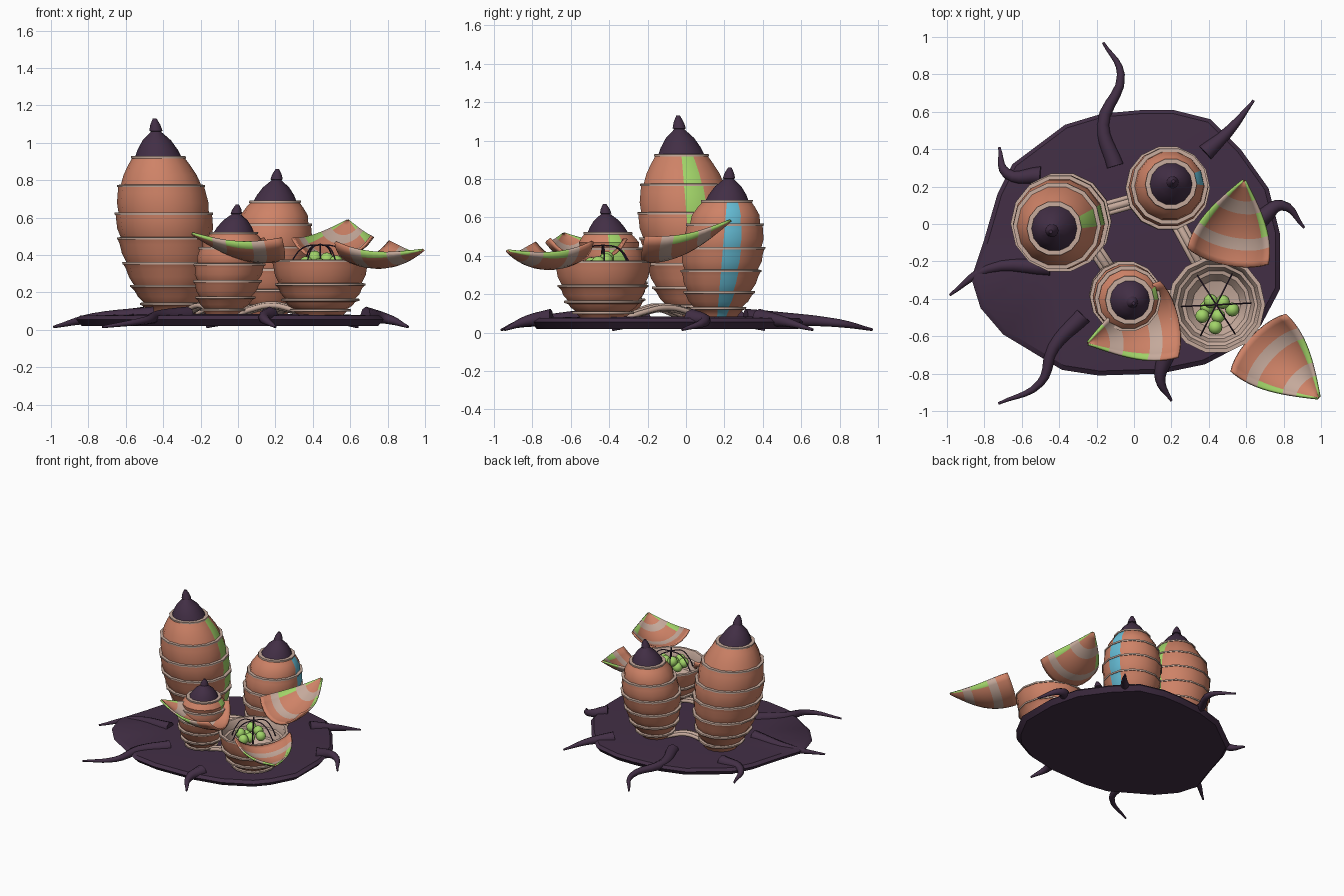
import bpy, bmesh, math
from mathutils import Vector

if "Cube" in bpy.data.objects:
    bpy.data.objects.remove(bpy.data.objects["Cube"])


def material(name, rgb):
    m = bpy.data.materials.new(name)
    m.use_nodes = True
    m.diffuse_color = (*rgb, 1)
    m.node_tree.nodes["Principled BSDF"].inputs["Base Color"].default_value = (*rgb, 1)
    return m


ORANGE, PALE, DARK, GREEN, BLUE = range(5)
MATS = [material("terracotta", (0.62, 0.225, 0.135)),
        material("pale_rim", (0.56, 0.40, 0.33)),
        material("dark_purple", (0.055, 0.028, 0.06)),
        material("lime_green", (0.36, 0.66, 0.14)),
        material("sky_blue", (0.13, 0.50, 0.66))]


def finish(obj, angle=35):
    bpy.ops.object.select_all(action='DESELECT')
    obj.select_set(True)
    bpy.context.view_layer.objects.active = obj
    bpy.ops.object.shade_smooth_by_angle(angle=math.radians(angle))


def add_mesh(name, bm, angle=35, recalc=True):
    if recalc:
        bmesh.ops.recalc_face_normals(bm, faces=bm.faces)
    me = bpy.data.meshes.new(name)
    bm.to_mesh(me)
    bm.free()
    for m in MATS:
        me.materials.append(m)
    obj = bpy.data.objects.new(name, me)
    bpy.context.collection.objects.link(obj)
    finish(obj, angle)
    return obj


def lathe(name, profile, centre, lean=(0, 0), stripe=None, sides=14):
    """Spin (radius, z, colour) rows; the colour belongs to the strip ending at that row."""
    bm = bmesh.new()
    rings = []
    for r, z, _ in profile:
        cx, cy = centre[0] + lean[0] * z, centre[1] + lean[1] * z
        rings.append([bm.verts.new((cx + r * math.cos(a), cy + r * math.sin(a), z))
                      for a in (math.tau * i / sides for i in range(sides))])
    for k in range(1, len(rings)):
        for i in range(sides):
            j = (i + 1) % sides
            f = bm.faces.new((rings[k-1][i], rings[k-1][j], rings[k][j], rings[k][i]))
            colour = profile[k][2]
            if colour == ORANGE and i == 0 and stripe is not None:
                colour = stripe
            f.material_index = colour
    bm.faces.new(rings[-1]).material_index = profile[-1][2]
    return add_mesh(name, bm, recalc=False)


def tube(name, points, radii, colour, sides=2):
    cu = bpy.data.curves.new(name, 'CURVE')
    cu.dimensions = '3D'
    cu.bevel_depth, cu.bevel_resolution, cu.resolution_u = 1, sides, 5
    cu.use_fill_caps = True
    sp = cu.splines.new('BEZIER')
    sp.bezier_points.add(len(points) - 1)
    for bp, p, r in zip(sp.bezier_points, points, radii):
        bp.co, bp.radius = p, r
        bp.handle_left_type = bp.handle_right_type = 'AUTO'
    cu.materials.append(MATS[colour])
    obj = bpy.data.objects.new(name, cu)
    bpy.context.collection.objects.link(obj)
    bpy.ops.object.select_all(action='DESELECT')
    obj.select_set(True)
    bpy.context.view_layer.objects.active = obj
    bpy.ops.object.convert(target='MESH')
    finish(bpy.context.object, 50)


# Ground slab with an irregular outline
outline = [(.05, .61), (.21, .61), (.41, .56), (.57, .4), (.72, .19), (.78, -.05), (.78, -.35),
           (.68, -.54), (.59, -.64), (.38, -.75), (.14, -.8), (-.19, -.81), (-.385, -.78),
           (-.7, -.59), (-.82, -.45), (-.87, -.29), (-.8, -.08), (-.73, .16), (-.65, .32),
           (-.37, .53), (-.17, .59)]
bm = bmesh.new()
rings = [[bm.verts.new((x * s, y * s, z)) for x, y in outline]
         for s, z in ((.96, .02), (1, .055), (.97, .075), (.6, .085))]
for a, b in zip(rings, rings[1:]):
    for i in range(len(a)):
        j = (i + 1) % len(a)
        bm.faces.new((a[i], a[j], b[j], b[i]))
bm.faces.new(rings[0])
bm.faces.new(rings[-1])
for f in bm.faces:
    f.material_index = DARK
add_mesh("ground_slab", bm)

# Tapering roots creeping off the slab
roots = [[(-.1, .31), (-.165, .53), (-.07, .8), (-.165, .97)],
         [(.38, .38), (.51, .5), (.64, .66)],
         [(.68, .03), (.79, .1), (.91, -.02)],
         [(-.5, .26), (-.68, .27), (-.72, .41)],
         [(-.45, -.23), (-.78, -.24), (-.985, -.38)],
         [(-.27, -.49), (-.43, -.66), (-.5, -.85), (-.725, -.96)],
         [(.17, -.7), (.14, -.83), (.2, -.945)]]
for i, path in enumerate(roots):
    n = len(path) - 1
    tube(f"root_{i + 1}", [(x, y, .075 - .06 * (k / n) ** 2) for k, (x, y) in enumerate(path)],
         [.042 * (1 - k / n) + .007 for k in range(n + 1)], DARK)

# Pod silhouette: fraction of height to fraction of greatest radius
SHAPE = [(0, .45), (.06, .62), (.15, .8), (.27, .92), (.39, .985), (.5, 1), (.66, .89), (.81, .54), (1, 0)]
BASE = .07


def swell(f):
    for (a, ra), (b, rb) in zip(SHAPE, SHAPE[1:]):
        if f <= b:
            return ra + (rb - ra) * (f - a) / (b - a)
    return 0


def bands(radius, height, cuts):
    """Stacked bands, each ending in a pale rim that steps inward."""
    rows = [(radius * swell(0), BASE, ORANGE)]
    for a, b in zip(cuts, cuts[1:]):
        for f in (a + (b - a) * .35, a + (b - a) * .7):
            rows.append((radius * swell(f) - .004, BASE + height * f, ORANGE))
        z, r = BASE + height * b, radius * swell(b)
        rows += [(r, z - .012, ORANGE), (r + .005, z - .012, PALE),
                 (r + .005, z, PALE), (r - .016, z + .001, PALE)]
    return rows


CAP = [(1, 0), (.88, .17), (.62, .42), (.22, .65), (.29, .67), (.22, .83), (.08, 1)]


def pod(name, base, lean, radius, height, cuts, stripe):
    rows = bands(radius, height, cuts)
    lathe(name + "_shell", rows, base, lean, stripe)
    r0, z0 = rows[-1][0] - .003, rows[-1][1] - .002
    top = BASE + height - z0
    lathe(name + "_cap", [(r0 * r, z0 + top * t, DARK) for r, t in CAP], base, lean)


pod("tall_pod", (-.338, .055), (-.095, -.085), .262, 1.06,
    (0, .07, .16, .275, .4, .525, .665, .81), GREEN)
pod("back_pod", (.15, .155), (.07, .085), .222, .79, (0, .08, .185, .325, .475, .63, .785), BLUE)
pod("small_pod", (-.09, -.35), (.13, -.11), .188, .60, (0, .07, .18, .325, .475, .62, .755), GREEN)

# Opened pod: banded bowl with a ribbed pale lining
BOWL = (.44, -.432)
rows = bands(.258, .66, (0, .06, .145, .27, .46))
rows += [(.232, .362, PALE), (.222, .31, PALE), (.205, .305, PALE), (.185, .25, PALE),
         (.165, .245, PALE), (.13, .20, PALE), (.05, .18, PALE)]
lathe("open_pod_bowl", rows, BOWL)

# Green seeds
for i, (x, y, z) in enumerate([(-.03, .02, .385), (.035, .015, .375), (-.075, -.06, .355),
                               (-.005, -.12, .345), (.085, -.025, .36), (-.05, -.015, .33),
                               (.01, -.06, .34)]):
    bm = bmesh.new()
    bmesh.ops.create_uvsphere(bm, u_segments=12, v_segments=8, radius=.038)
    bmesh.ops.translate(bm, verts=bm.verts, vec=(BOWL[0] + x, BOWL[1] + y, z))
    for f in bm.faces:
        f.material_index = GREEN
    add_mesh(f"seed_{i + 1}", bm, 60)

# Thin filaments arching over the seeds from a central stalk
tube("filament_stalk", [(*BOWL, .17), (*BOWL, .46)], [.006, .004], DARK, 1)
for i in range(6):
    a = math.tau * i / 6 + .05
    tube(f"filament_{i + 1}",
         [(BOWL[0] + r * math.cos(a), BOWL[1] + r * math.sin(a), z)
          for r, z in ((0, .455), (.09, .44), (.15, .37), (.185, .29))],
         [.004] * 4, DARK, 1)


def petal(name, apex, left, right, rows=14, cols=10):
    """Shell segment of the split pod lying on its back, apex outward."""
    apex, left, right = Vector(apex), Vector(left), Vector(right)
    mid, half = (left + right) / 2, (right - left) / 2
    axis = mid - apex
    inward = axis.normalized()
    bm = bmesh.new()
    grid = []
    for i in range(rows + 1):
        s = .02 + .98 * i / rows
        w = math.sin(s * math.pi / 2)
        line = []
        for j in range(cols + 1):
            th = math.radians(-60 + 120 * j / cols)
            arch = w * (math.cos(th) - .5) * 2
            p = apex + axis * s + half * (w * math.sin(th) / .866) + inward * (.05 * arch)
            p.z -= .115 * arch + .035 * math.sin(s * math.pi)
            line.append(bm.verts.new(p))
        grid.append(line)
    for i in range(rows):
        s = (i + .5) / rows
        for j in range(cols):
            f = bm.faces.new((grid[i][j], grid[i][j+1], grid[i+1][j+1], grid[i+1][j]))
            if .2 < s < .34 or .64 < s < .8:
                f.material_index = PALE
            elif j in (0, cols - 1) and s < .7:
                f.material_index = GREEN
            else:
                f.material_index = ORANGE
    obj = add_mesh(name, bm, 40)
    sol = obj.modifiers.new("thickness", 'SOLIDIFY')
    sol.thickness, sol.offset = .014, 0


petal("petal_left", (-.255, -.64, .52), (.235, -.71, .49), (.14, -.31, .49))
petal("petal_back", (.59, .24, .59), (.29, -.13, .49), (.715, -.215, .5))
petal("petal_right", (.995, -.935, .43), (.81, -.485, .475), (.52, -.785, .47))

# Ridged hoses linking neighbouring pods
links = [((-.3, .04), (.13, .16)), ((.16, .14), (.43, -.36)),
         ((-.31, .02), (-.07, -.34)), ((-.06, -.36), (.42, -.42))]
for i, (a, b) in enumerate(links):
    a, b = Vector((*a, .06)), Vector((*b, .06))
    side = (b - a).cross(Vector((0, 0, 1))).normalized()
    for k, (off, r) in enumerate(((-.026, .014), (0, .022), (.026, .014))):
        pts = [a.lerp(b, t) + side * off + Vector((0, 0, h))
               for t, h in ((0, 0), (.25, .045), (.5, .07), (.75, .045), (1, 0))]
        tube(f"hose_{i + 1}_strand_{k + 1}", pts, [r] * 5, PALE)
